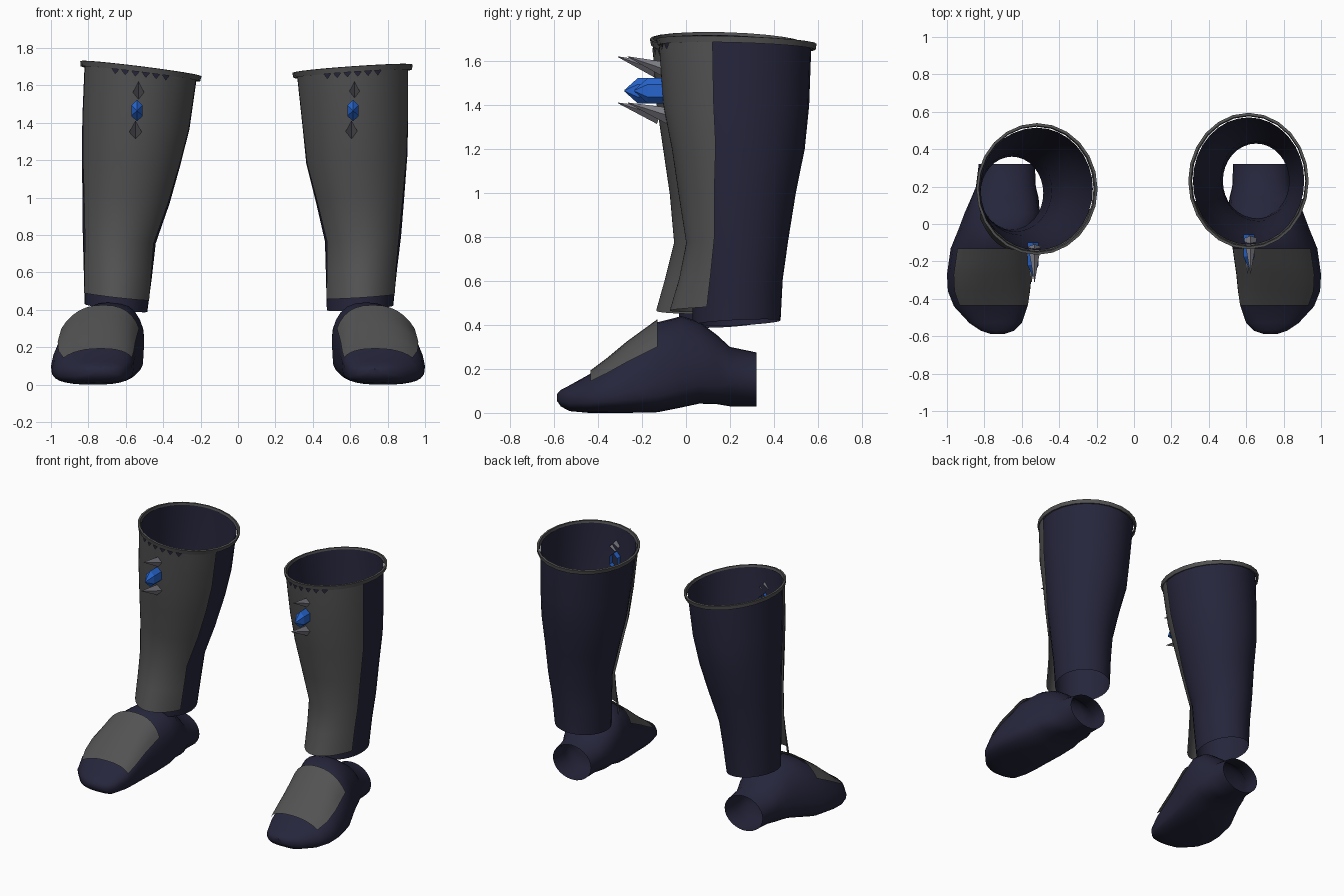
import bpy, bmesh, math
from mathutils import Vector

if "Cube" in bpy.data.objects:
    bpy.data.objects.remove(bpy.data.objects["Cube"])

def material(name, rgb):
    m = bpy.data.materials.new(name)
    m.diffuse_color = (*rgb, 1)
    m.use_nodes = True
    m.node_tree.nodes["Principled BSDF"].inputs["Base Color"].default_value = m.diffuse_color
    return m

NAVY = material("dark navy leather", (0.019, 0.019, 0.045))
GREY = material("dark grey armour", (0.085, 0.085, 0.085))
STEEL = material("light steel", (0.21, 0.21, 0.24))
BLUE = material("blue gem", (0.02, 0.13, 0.62))

def skin(name, rings, mat, closed=True, cap_end=False, angle=40):
    """Bridge a list of point rings into a sheet or tube."""
    bm = bmesh.new()
    vs = [[bm.verts.new(p) for p in r] for r in rings]
    n = len(vs[0])
    for a, b in zip(vs, vs[1:]):
        for i in range(n if closed else n - 1):
            j = (i + 1) % n
            bm.faces.new((a[i], a[j], b[j], b[i]))
    if cap_end:
        bm.faces.new(vs[-1])
    bmesh.ops.recalc_face_normals(bm, faces=bm.faces)
    me = bpy.data.meshes.new(name)
    bm.to_mesh(me)
    bm.free()
    if angle:
        me.shade_smooth()
        me.set_sharp_from_angle(angle=math.radians(angle))
    me.materials.append(mat)
    ob = bpy.data.objects.new(name, me)
    bpy.context.collection.objects.link(ob)
    return ob

def lerp_row(table, k):
    """Interpolate a table whose rows start with a descending key."""
    for a, b in zip(table, table[1:]):
        if k >= b[0]:
            break
    t = (k - a[0]) / (b[0] - a[0])
    return [p + (q - p) * t for p, q in zip(a, b)]

# Shaft outlines: z, x min, x max, y min, y max
SHAFT = {
    "right": [(1.68, .315, .91, -.11, .57), (1.4, .345, .91, -.09, .56),
              (1.2, .365, .905, -.05, .54), (1.0, .415, .89, -.02, .50),
              (.78, .465, .872, .015, .465), (.6, .47, .85, .03, .44),
              (.41, .475, .83, .03, .43)],
    "left": [(1.68, -.82, -.22, -.14, .515), (1.4, -.832, -.26, -.12, .505),
             (1.2, -.835, -.31, -.09, .485), (1.0, -.832, -.365, -.06, .44),
             (.78, -.83, -.44, -.04, .40), (.6, -.825, -.46, -.035, .375),
             (.41, -.82, -.485, -.03, .36)]}
ROLL = {"right": .07, "left": -.125}

def shaft_point(side, z, a, off=0.0):
    _, x0, x1, y0, y1 = lerp_row(SHAFT[side], z)
    dx = ((x1 - x0) / 2 + off) * math.cos(a)
    dy = ((y1 - y0) / 2 + off) * math.sin(a)
    pitch = .05 - .08 * (z - .41) / 1.27
    return Vector(((x0 + x1) / 2 + dx, (y0 + y1) / 2 + dy, z + ROLL[side] * dx + pitch * dy))

def loop(n):
    return [2 * math.pi * i / n for i in range(n)]

# Foot sections: y, x centre, half width, z bottom, z top, height share of widest point
FOOT = [(.32, .68, .15, .03, .275, .5), (.2, .685, .16, .03, .30, .5),
        (.14, .69, .18, .04, .355, .45), (.06, .705, .2, .042, .415, .38),
        (-.02, .72, .215, .025, .44, .32), (-.13, .755, .225, .003, .412, .3),
        (-.27, .775, .225, 0, .31, .32), (-.36, .777, .218, 0, .235, .36),
        (-.44, .768, .195, 0, .175, .42), (-.53, .74, .14, .008, .125, .5),
        (-.57, .73, .09, .03, .105, .5), (-.587, .73, .04, .055, .085, .5)]

def foot_point(sx, y, a, off=0.0):
    _, xc, hw, zb, zt, f = lerp_row(FOOT, y)
    c, s = math.cos(a), math.sin(a)
    zm = zb + f * (zt - zb)
    boxy = .85 if y < .15 else 1
    x = xc + math.copysign(abs(c) ** boxy, c) * (hw + off)
    if s >= 0:
        z = zm + (zt - zm + off) * s ** boxy
        x -= .035 * s * (1 if -.45 < y < .1 else 0)
    else:
        z = zm - (zm - zb) * abs(s) ** (.6 if y < .15 else 1)
    return Vector((sx * x, y, z))

def arc(a0, a1, n):
    return [a0 + (a1 - a0) * i / n for i in range(n + 1)]

for side, sx in (("right", 1), ("left", -1)):
    # Leather shaft, open at both ends
    skin(side + "_shaft", [[shaft_point(side, r[0], a) for a in loop(32)] for r in SHAFT[side]], NAVY)

    # Rim band around the top
    skin(side + "_rim", [[shaft_point(side, z, a, o) for a in loop(24)]
         for z, o in ((1.665, .006), (1.662, .02), (1.69, .024), (1.692, .01), (1.665, .006))], GREY)

    # Shin plate with a notched top and a flare at the ankle
    rows = []
    for z, flare in ((1.672, 0), (1.62, 0), (1.4, 0), (1.2, 0), (1.0, 0), (.78, 0), (.62, .045), (.475, .09)):
        _, _, _, y0, y1 = lerp_row(SHAFT[side], z)
        start = math.asin(.105 / ((y1 - y0) / 2))
        row = []
        for i, a in enumerate(arc(math.pi + start, 2 * math.pi - start, 28)):
            p = shaft_point(side, z, a, .014)
            p.y -= flare * math.sin(a) ** 2
            p.x += flare * .2 * math.cos(a)
            if z > 1.65 and i % 2 and 7 < i < 21:
                p.z -= .035
            row.append(p)
        rows.append(row)
    skin(side + "_shin_plate", rows, GREY, closed=False, angle=25)

    # Foot, open at the heel
    skin(side + "_foot", [[foot_point(sx, r[0], a) for a in loop(28)] for r in FOOT], NAVY, cap_end=True)

    # Instep plate lying over the foot
    skin(side + "_instep_plate",
         [[foot_point(sx, y, a, .014) for a in arc(math.radians(32), math.radians(148), 12)]
          for y in (-.13, -.2, -.27, -.36, -.435)], GREY, closed=False)

    # Gem and two spikes on the upper shin
    gx, gy = (.615, -.075) if sx > 0 else (-.54, -.12)
    gem = [[Vector((gx + .035 * k * math.sin(a), gy + y, 1.465 + .057 * k * math.cos(a))) for a in loop(6)]
           for y, k in ((.02, 1), (-.1, 1), (-.16, .06))]
    skin(side + "_gem", gem, BLUE, cap_end=True, angle=0)
    for label, zb, zt in (("upper", 1.555, 1.62), ("lower", 1.35, 1.41)):
        tx = gx + (.008 if label == "upper" else -.008)
        spike = [[Vector((tx + .034 * k * math.sin(a), gy + y + .012 * k * math.cos(a), z + .036 * k * math.cos(a)))
                  for a in loop(4)] for y, z, k in ((0, zb, 1), (-.19, zt, .04))]
        skin(side + "_" + label + "_spike", spike, STEEL, cap_end=True, angle=0)
